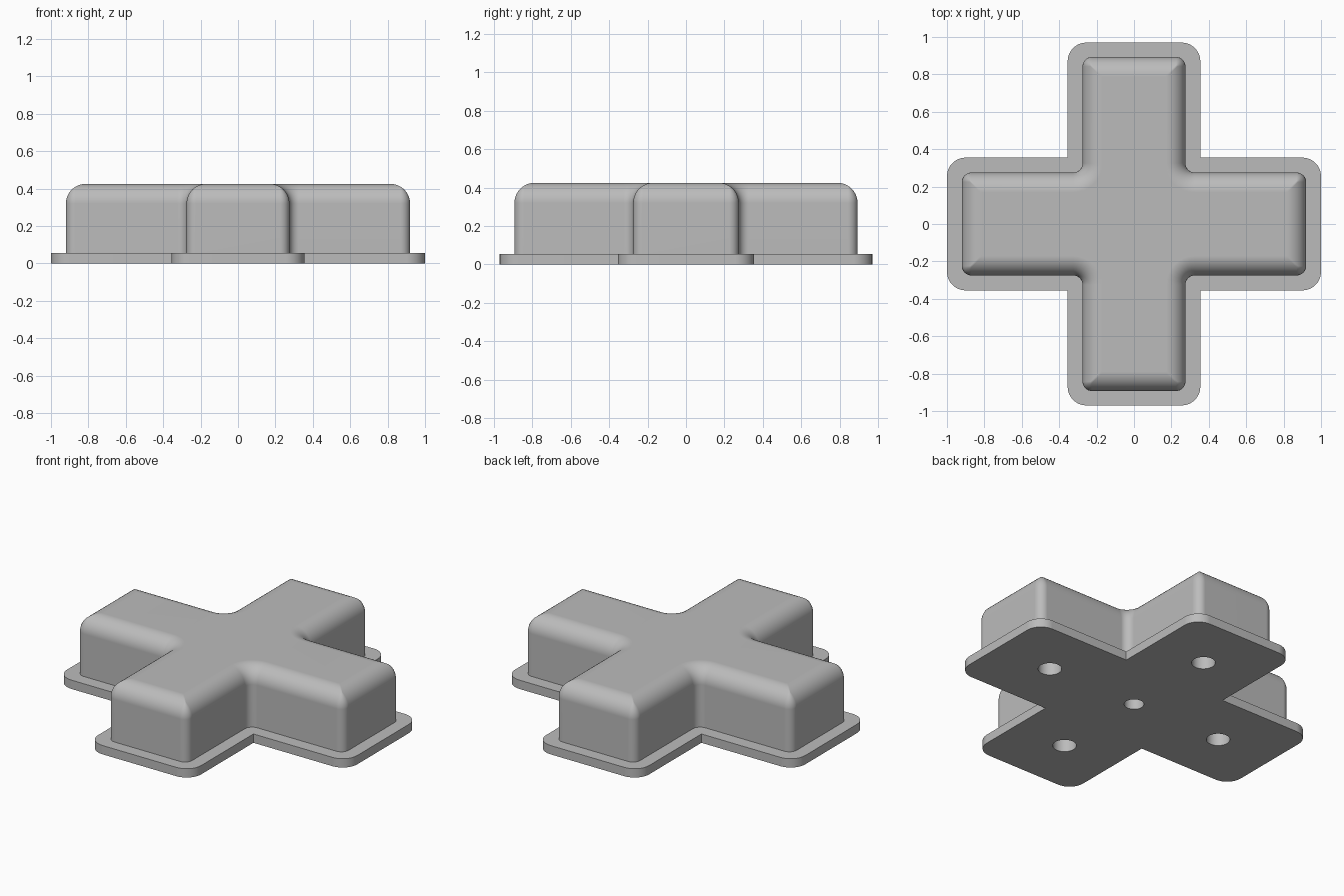
import bpy, bmesh
from math import sin, cos, pi, radians
from mathutils import Vector

if "Cube" in bpy.data.objects:
    bpy.data.objects.remove(bpy.data.objects["Cube"], do_unlink=True)

grey = bpy.data.materials.new("plain_grey")
grey.use_nodes = True
grey.diffuse_color = (0.5, 0.5, 0.5, 1)
grey.node_tree.nodes["Principled BSDF"].inputs["Base Color"].default_value = (0.5, 0.5, 0.5, 1)


def cross_outline(lx, ly, half, r_out, r_in, steps=8):
    """Plus-shaped outline with rounded outer and inner corners."""
    corners = [(lx, -half, r_out), (lx, half, r_out), (half, half, r_in),
               (half, ly, r_out), (-half, ly, r_out), (-half, half, r_in),
               (-lx, half, r_out), (-lx, -half, r_out), (-half, -half, r_in),
               (-half, -ly, r_out), (half, -ly, r_out), (half, -half, r_in)]
    points = []
    for i, (x, y, r) in enumerate(corners):
        p = Vector((x, y))
        a = (Vector(corners[i - 1][:2]) - p).normalized()
        b = (Vector(corners[(i + 1) % len(corners)][:2]) - p).normalized()
        if r == 0:
            points.append(p)
            continue
        for k in range(steps + 1):
            t = pi / 2 * k / steps
            points.append(p + a * r * (1 - sin(t)) + b * r * (1 - cos(t)))
    return points


def loft(name, layers):
    """Skin a stack of (height, outline) layers and close both ends."""
    bm = bmesh.new()
    rings = [[bm.verts.new((p.x, p.y, z)) for p in pts] for z, pts in layers]
    for low, high in zip(rings, rings[1:]):
        n = len(low)
        for i in range(n):
            j = (i + 1) % n
            bm.faces.new((low[i], low[j], high[j], high[i]))
    bm.faces.new(rings[0][::-1])
    bm.faces.new(rings[-1])
    bmesh.ops.recalc_face_normals(bm, faces=bm.faces)
    mesh = bpy.data.meshes.new(name)
    bm.to_mesh(mesh)
    bm.free()
    mesh.materials.append(grey)
    obj = bpy.data.objects.new(name, mesh)
    bpy.context.collection.objects.link(obj)
    return obj


# Base flange: sharp inner corners, rounded outer corners
PLATE = 0.055
flange_outline = cross_outline(1.0, 0.97, 0.355, 0.1, 0)
base_flange = loft("base_flange", [(0, flange_outline), (PLATE, flange_outline)])

# Raised body: straight walls with a rounded top edge
TOP, FILLET, CORNER = 0.425, 0.105, 0.05


def body_layer(z, inset):
    return z, cross_outline(0.92 - inset, 0.893 - inset, 0.275 - inset,
                            max(CORNER - inset, 0.006), CORNER + inset)


layers = [body_layer(PLATE, 0)]
for k in range(11):
    t = pi / 2 * k / 10
    layers.append(body_layer(TOP - FILLET * (1 - sin(t)), FILLET * (1 - cos(t))))
raised_body = loft("raised_body", layers)

# Blind mounting holes drilled from below
holes = [(0, 0, 0.056)] + [(s * x, s * y, 0.067) for s in (1, -1)
                           for x, y in ((0.62, 0), (0, 0.61))]
cutters = []
for x, y, r in holes:
    bpy.ops.mesh.primitive_cylinder_add(vertices=32, radius=r, depth=0.5, location=(x, y, 0))
    cutter = bpy.context.object
    cutter.name = "hole_cutter"
    cutter.hide_render = True
    cutter.data.materials.append(grey)
    cutters.append(cutter)

for obj in (base_flange, raised_body):
    bpy.ops.object.select_all(action="DESELECT")
    bpy.context.view_layer.objects.active = obj
    obj.select_set(True)
    for cutter in cutters:
        mod = obj.modifiers.new("hole", "BOOLEAN")
        mod.operation = "DIFFERENCE"
        mod.solver = "EXACT"
        mod.object = cutter
        bpy.ops.object.modifier_apply(modifier=mod.name)
    bpy.ops.object.shade_smooth_by_angle(angle=radians(35))
    mod = obj.modifiers.new("flat_face_normals", "WEIGHTED_NORMAL")
    mod.keep_sharp = True

for cutter in cutters:
    bpy.data.objects.remove(cutter, do_unlink=True)
